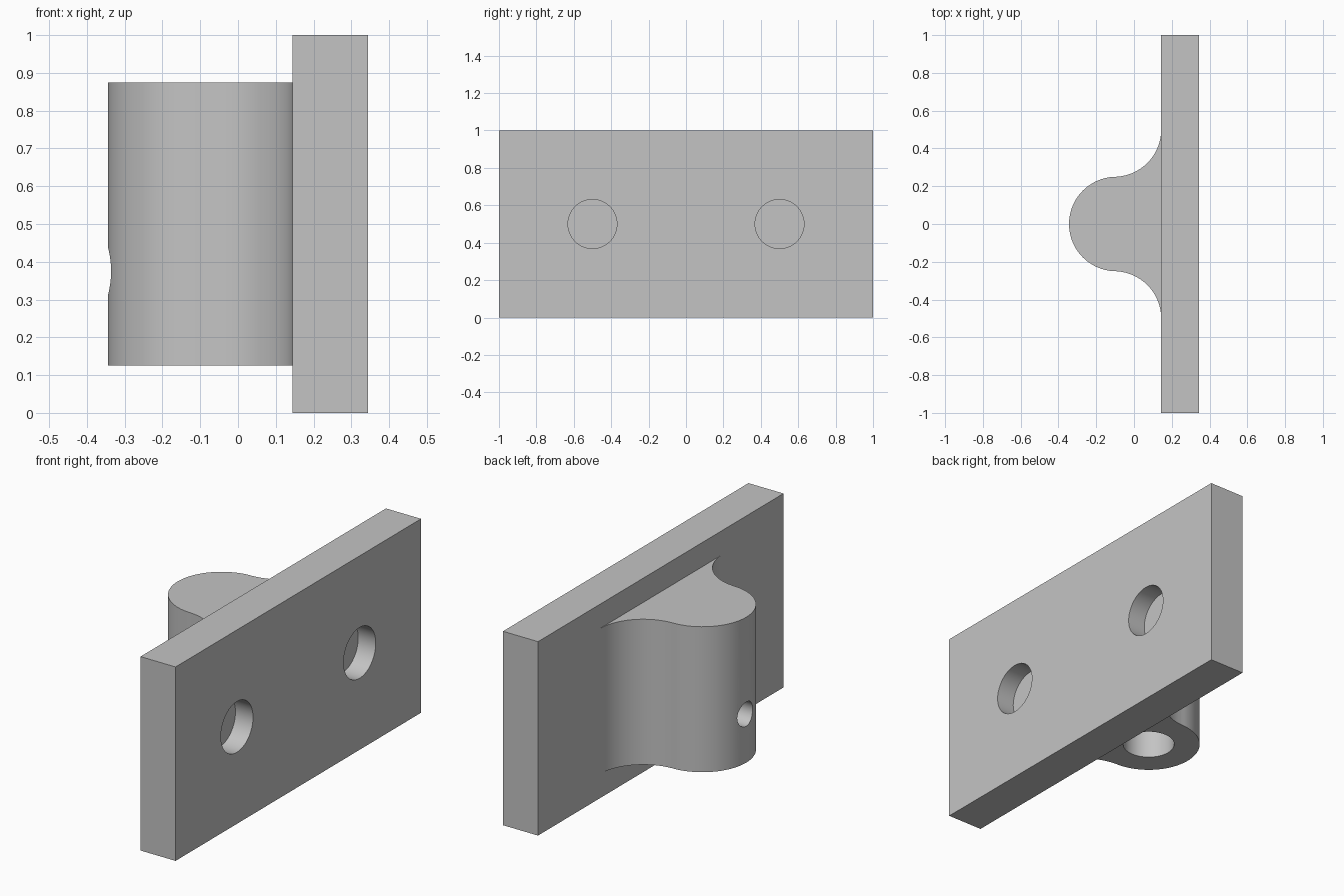
import bpy
import bmesh
from math import sin, cos, pi, radians
from mathutils import Matrix

cube = bpy.data.objects.get("Cube")
if cube:
    bpy.data.objects.remove(cube, do_unlink=True)

grey = bpy.data.materials.new("light grey metal")
grey.use_nodes = True
colour = (0.55, 0.55, 0.55, 1)
grey.diffuse_color = colour
grey.node_tree.nodes["Principled BSDF"].inputs["Base Color"].default_value = colour

BACK, FACE = 0.344, 0.144    # outer and inner faces of the plate
R = 0.25                     # boss and fillet radius
AXIS = R - BACK              # x of the boss axis


def make_object(name, bm):
    bmesh.ops.recalc_face_normals(bm, faces=bm.faces)
    mesh = bpy.data.meshes.new(name)
    bm.to_mesh(mesh)
    bm.free()
    mesh.materials.append(grey)
    obj = bpy.data.objects.new(name, mesh)
    bpy.context.collection.objects.link(obj)
    return obj


def cylinder(name, radius, length, centre, along_x=False):
    bm = bmesh.new()
    turn = Matrix.Rotation(pi / 2, 4, 'Y') if along_x else Matrix()
    bmesh.ops.create_cone(bm, cap_ends=True, segments=64, radius1=radius,
                          radius2=radius, depth=length,
                          matrix=Matrix.Translation(centre) @ turn)
    return make_object(name, bm)


def cut(target, cutters):
    for cutter in cutters:
        mod = target.modifiers.new("hole", 'BOOLEAN')
        mod.operation = 'DIFFERENCE'
        mod.solver = 'EXACT'
        mod.object = cutter
        bpy.context.view_layer.objects.active = target
        bpy.ops.object.modifier_apply(modifier=mod.name)
        bpy.data.objects.remove(cutter, do_unlink=True)


def smooth(obj):
    bpy.ops.object.select_all(action='DESELECT')
    obj.select_set(True)
    bpy.context.view_layer.objects.active = obj
    bpy.ops.object.shade_smooth_by_angle(angle=radians(30))


# Mounting plate with two blind holes in its outer face
bm = bmesh.new()
bmesh.ops.create_cube(bm, size=1, matrix=Matrix.Translation(((BACK + FACE) / 2, 0, 0.5))
                      @ Matrix.Diagonal((BACK - FACE, 2, 1, 1)))
plate = make_object("mounting_plate", bm)
cut(plate, [cylinder("plate_hole", 0.131, 0.2, (BACK, side * 0.5, 0.5), True)
            for side in (-1, 1)])
smooth(plate)

# Boss profile: half circle flowing into a concave fillet on each side
N = 24
fillet = [(FACE - R + R * sin(a), 2 * R - R * cos(a))
          for a in (pi / 2 * i / N for i in range(1, N + 1))]
nose = [(AXIS - R * sin(a), R * cos(a))
        for a in (pi * i / (2 * N) for i in range(2 * N + 1))]
fillet = [p for p in fillet if p[0] > AXIS + 0.003]
root = FACE + 0.01
profile = ([(root, 2 * R)] + fillet[::-1] + nose
           + [(x, -y) for x, y in fillet] + [(root, -2 * R)])
bm = bmesh.new()
base = bm.faces.new([bm.verts.new((x, y, 0.125)) for x, y in profile])
top = bmesh.ops.extrude_face_region(bm, geom=[base])["geom"]
bmesh.ops.translate(bm, vec=(0, 0, 0.75),
                    verts=[v for v in top if isinstance(v, bmesh.types.BMVert)])
boss = make_object("boss", bm)

# Blind bore from below and a set-screw hole through the nose
cut(boss, [cylinder("bore", 0.125, 1.0, (AXIS, 0, 0.125)),
           cylinder("screw_hole", 0.0625, 0.3, (AXIS - 0.2, 0, 0.375), True)])
smooth(boss)
